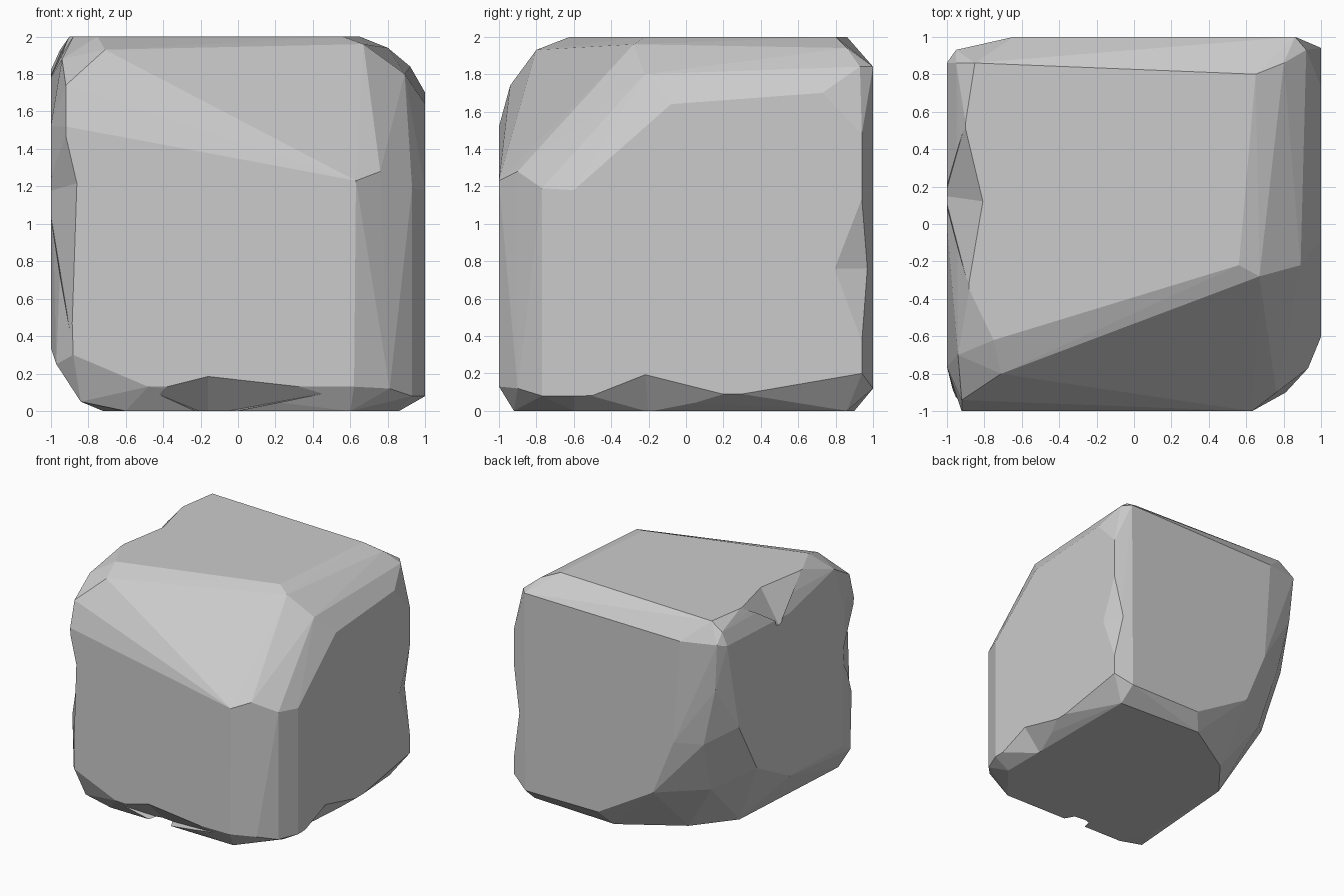
import bpy, bmesh

if "Cube" in bpy.data.objects:
    bpy.data.objects.remove(bpy.data.objects["Cube"])


def hull_object(name, points):
    """Convex solid wrapped around a handful of points, with flat facets."""
    bm = bmesh.new()
    for p in points:
        bm.verts.new(p)
    bmesh.ops.convex_hull(bm, input=bm.verts[:])
    loose = [v for v in bm.verts if not v.link_faces]
    bmesh.ops.delete(bm, geom=loose, context='VERTS')
    bmesh.ops.dissolve_limit(bm, angle_limit=0.01, verts=bm.verts[:], edges=bm.edges[:])
    bmesh.ops.recalc_face_normals(bm, faces=bm.faces[:])
    mesh = bpy.data.meshes.new(name)
    bm.to_mesh(mesh)
    bm.free()
    obj = bpy.data.objects.new(name, mesh)
    bpy.context.collection.objects.link(obj)
    return obj


# Outlines of the six worn faces, each in its own plane
front = [(-.92, 1.52), (.63, 1.23), (.62, .13), (-.48, .13), (-.88, .3)]
back = [(.86, 1.84), (.85, .12), (.15, .12), (-.38, .43), (-.58, .92), (-.64, 1.82)]
right = [(-.6, 1.18), (-.08, 1.64), (.73, 1.7), (.94, 1.48), (.94, .2), (.3, .09), (-.6, .08)]
left = [(-.76, 1.52), (0, 1.78), (.86, 1.82), (.7, 1.05), (.45, .6), (0, .36), (-.72, .34)]
top = [(-.75, -.62), (.56, -.22), (.65, .8), (-.85, .86), (-.9, .54), (-.88, -.35)]
bottom = [(-.6, -.9), (.6, -.92), (.86, -.6), (.86, .86), (.06, .9),
          (-.44, .59), (-.7, .26), (-.72, -.6)]

points = [(x, -1, z) for x, z in front] + [(x, 1, z) for x, z in back]
points += [(1, y, z) for y, z in right] + [(-1, y, z) for y, z in left]
points += [(x, y, 2) for x, y in top] + [(x, y, 0) for x, y in bottom]

# Ridge points in the rounded edges between those faces
points += [(.67, -.28, 1.96), (.89, -.22, 1.8), (.76, -.9, 1.28), (.93, -.77, 1.19),
           (.81, -.9, .12), (.93, -.77, .08), (.8, .86, 1.94), (.92, .93, 1.84),
           (-.71, -.8, 1.93), (-.92, -.94, 1.74), (-.94, -.7, 1.88),
           (-.95, .93, 1.84), (-.92, .91, 1.43), (-.8, .9, .92), (-.75, .72, .45),
           (-.97, -.88, .25), (-.84, -.9, .05), (-.95, .86, 1.93)]
rock = hull_object("rock", points)

# Chips knocked out of the edges
chips = {
    "front_bottom_chip": [(-.5, -1.02, .12), (.6, -1.02, .12), (-.16, -1.02, .205),
                          (-.16, -.8, -.02), (-.16, -1.05, -.05)],
    "right_bottom_chip": [(1.02, -.6, .07), (1.02, .3, .09), (1.02, -.22, .22),
                          (.84, -.2, -.02), (1.05, -.2, -.05)],
    "back_right_chip": [(1.01, .77, .76), (1.01, .96, 1.25), (1.01, .96, .25),
                        (.91, 1.02, .76), (1.05, 1.05, .76)],
    "front_left_chip": [(-.85, -1.02, 1.22), (-.92, -1.02, 1.52), (-.88, -1.02, .32),
                        (-1.02, -.7, 1.17), (-1.05, -1.05, 1.2)],
    "left_top_chip": [(-.8, .12, 2.01), (-.9, .54, 2.01), (-.88, -.35, 2.01),
                      (-1.01, .15, 1.72), (-1.05, .15, 2.05)],
}
cutters = []
for name, pts in chips.items():
    cutter = hull_object(name, pts)
    cutter.hide_render = True
    mod = rock.modifiers.new(name, 'BOOLEAN')
    mod.operation = 'DIFFERENCE'
    mod.solver = 'EXACT'
    mod.object = cutter
    cutters.append(cutter)

# Bake the chips in and drop the cutters
bpy.context.view_layer.update()
depsgraph = bpy.context.evaluated_depsgraph_get()
baked = bpy.data.meshes.new_from_object(rock.evaluated_get(depsgraph))
rock.modifiers.clear()
rock.data = baked
for cutter in cutters:
    bpy.data.objects.remove(cutter)
